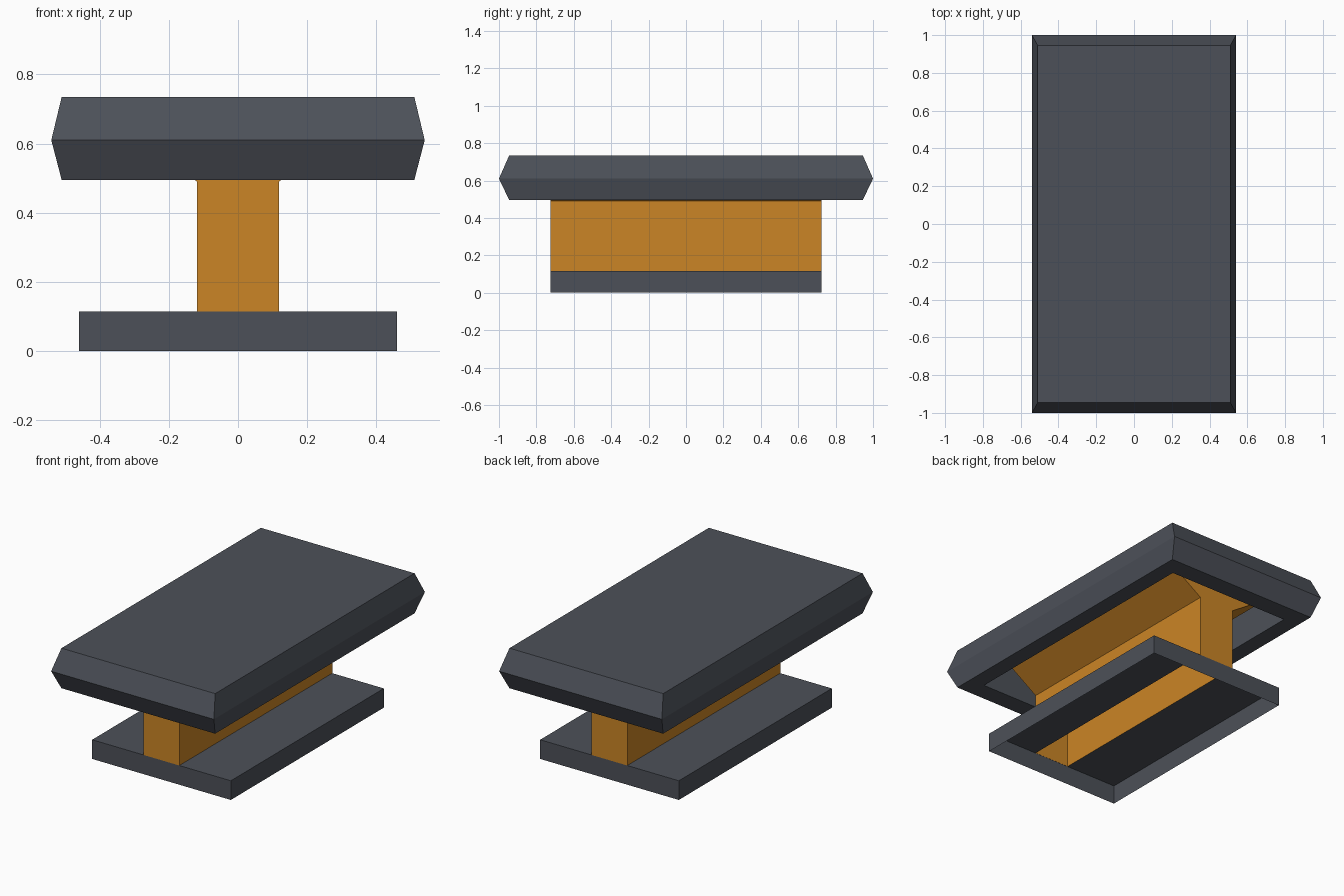
import bpy
import bmesh

if "Cube" in bpy.data.objects:
    bpy.data.objects.remove(bpy.data.objects["Cube"], do_unlink=True)


def make_material(name, rgb):
    mat = bpy.data.materials.new(name)
    mat.use_nodes = True
    color = (*rgb, 1.0)
    mat.diffuse_color = color
    mat.node_tree.nodes["Principled BSDF"].inputs["Base Color"].default_value = color
    return mat


def loft(name, rings, mat, cap_start=False, cap_end=False):
    """Bridge rectangles given as (half width, half depth, height)."""
    bm = bmesh.new()
    loops = []
    for hx, hy, z in rings:
        corners = ((-hx, -hy), (hx, -hy), (hx, hy), (-hx, hy))
        loops.append([bm.verts.new((x, y, z)) for x, y in corners])
    for low, high in zip(loops, loops[1:]):
        for i in range(4):
            j = (i + 1) % 4
            bm.faces.new((low[i], low[j], high[j], high[i]))
    if cap_start:
        bm.faces.new(loops[0][::-1])
    if cap_end:
        bm.faces.new(loops[-1])
    mesh = bpy.data.meshes.new(name)
    bm.to_mesh(mesh)
    bm.free()
    mesh.materials.append(mat)
    obj = bpy.data.objects.new(name, mesh)
    bpy.context.collection.objects.link(obj)
    return obj


slate = make_material("slate grey", (0.073, 0.081, 0.099))
orange = make_material("amber orange", (0.60, 0.235, 0.019))

# Open-bottomed base tray with a slot for the post
loft("base", [(0.46, 0.725, 0), (0.46, 0.725, 0.115), (0.118, 0.724, 0.115)], slate)

# Hollow central post, flaring out inside the top slab
loft("post", [(0.118, 0.725, 0.115), (0.118, 0.725, 0.49),
              (0.36, 0.725, 0.65), (0.36, 0.725, 0.715)], orange, cap_end=True)

# Bevelled top slab with a recess underneath
loft("top_slab", [(0.41, 0.83, 0.715), (0.41, 0.83, 0.495), (0.51, 0.945, 0.495),
                  (0.54, 1.0, 0.61), (0.51, 0.945, 0.735)],
     slate, cap_start=True, cap_end=True)
